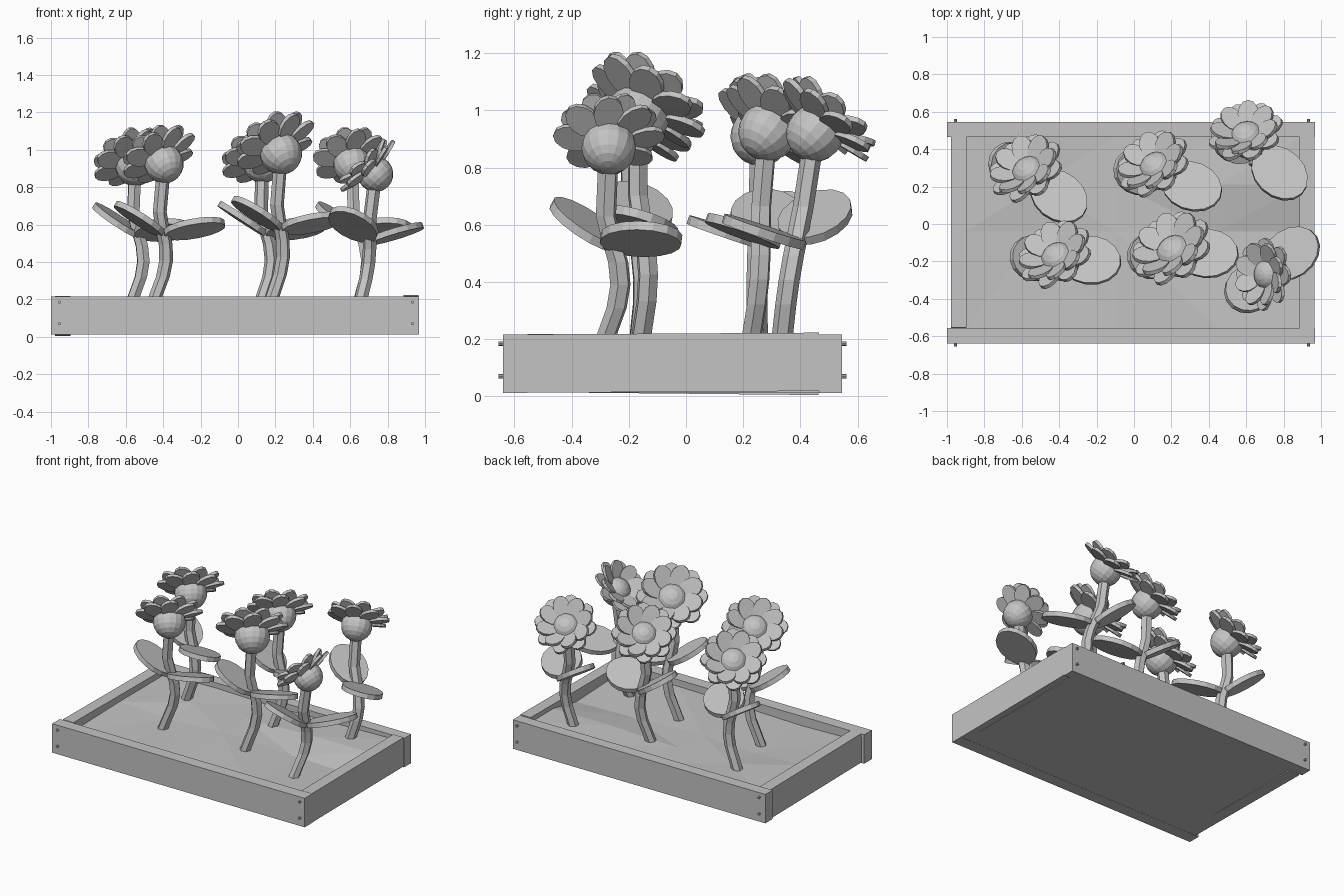
import bpy
import bmesh
import math
from mathutils import Matrix, Vector

cube = bpy.data.objects.get("Cube")
if cube:
    bpy.data.objects.remove(cube, do_unlink=True)

grey = bpy.data.materials.new("plain_grey")
grey.use_nodes = True
colour = (0.55, 0.55, 0.55, 1)
grey.diffuse_color = colour
grey.node_tree.nodes["Principled BSDF"].inputs["Base Color"].default_value = colour


def finish(name, bm):
    bmesh.ops.recalc_face_normals(bm, faces=bm.faces)
    mesh = bpy.data.meshes.new(name)
    bm.to_mesh(mesh)
    bm.free()
    mesh.materials.append(grey)
    obj = bpy.data.objects.new(name, mesh)
    bpy.context.collection.objects.link(obj)
    return obj


def box(name, low, high, tilt=0):
    low, high = Vector(low), Vector(high)
    bm = bmesh.new()
    matrix = (Matrix.Translation((low + high) / 2) @ Matrix.Rotation(tilt, 4, "X")
              @ Matrix.Diagonal((*(high - low), 1)))
    bmesh.ops.create_cube(bm, size=1, matrix=matrix)
    return finish(name, bm)


def add_disc(bm, matrix, length, width, thickness, sides):
    """Flat oval plate, long axis on local x."""
    size = Matrix.Diagonal((length / 2, width / 2, thickness, 1))
    bmesh.ops.create_cone(bm, cap_ends=True, segments=sides, radius1=1, radius2=1,
                          depth=1, matrix=matrix @ size)


# Planter frame
box("front_plank", (-1, -0.64, 0.012), (0.968, -0.555, 0.216))
box("back_plank", (-1, 0.465, 0.012), (0.968, 0.545, 0.216))
box("left_plank", (0.885, -0.555, 0.016), (0.966, 0.465, 0.22), 0.006)
box("right_plank", (-0.978, -0.555, 0.01), (-0.895, 0.465, 0.214), -0.01)
box("floor_board", (-0.93, -0.6, 0.013), (0.92, 0.5, 0.04))

# Screws near the plank ends
bm = bmesh.new()
for x in (-0.955, 0.932):
    for z in (0.07, 0.185):
        for y in (-0.64, 0.546):
            spot = Matrix.Translation((x, y, z)) @ Matrix.Rotation(math.pi / 2, 4, "X")
            add_disc(bm, spot, 0.016, 0.016, 0.03, 8)
finish("screws", bm)

# Uneven soil surface
xs = (-0.9, -0.5, -0.1, 0.45, 0.9)
rows = ((-0.56, (0.16, 0.15, 0.16, 0.17, 0.16)),
        (-0.04, (0.17, 0.15, 0.17, 0.15, 0.14)),
        (0.21, (0.17, 0.17, 0.17, 0.19, 0.19)),
        (0.47, (0.17, 0.18, 0.17, 0.18, 0.19)))
bm = bmesh.new()
grid = [[bm.verts.new((x, y, z)) for x, z in zip(xs, heights)] for y, heights in rows]
for front, back in zip(grid, grid[1:]):
    for i in range(len(xs) - 1):
        bm.faces.new((front[i], front[i + 1], back[i + 1], back[i]))
bmesh.ops.triangulate(bm, faces=bm.faces)
finish("soil", bm)


def stem_point(base, top, spin, t):
    """Point on the S-shaped stem, t from 0 at the soil to 1 at the bulb."""
    wave = 0.06 * math.sin(math.pi * min(t / 0.66, 1)) ** 1.3
    sway = Matrix.Rotation(spin, 3, "Z") @ Vector((wave, wave * 0.4, 0))
    return base.lerp(top, t) + sway


def make_stem(name, base, top, spin):
    bm = bmesh.new()
    previous = None
    steps, sides = 9, 6
    for k in range(steps + 1):
        centre = stem_point(base, top, spin, k / steps)
        ring = []
        for s in range(sides):
            a = spin + math.tau * s / sides
            ring.append(bm.verts.new(centre + 0.037 * Vector((math.cos(a), math.sin(a), 0))))
        if previous:
            for s in range(sides):
                n = (s + 1) % sides
                bm.faces.new((previous[s], previous[n], ring[n], ring[s]))
        else:
            bm.faces.new(ring)
        previous = ring
    bm.faces.new(previous)
    finish(name, bm)


def make_leaf(name, root, heading, pitch, roll, length, width):
    bm = bmesh.new()
    matrix = (Matrix.Translation(root) @ Matrix.Rotation(heading, 4, "Z")
              @ Matrix.Rotation(-pitch, 4, "Y") @ Matrix.Rotation(roll, 4, "X")
              @ Matrix.Translation((length / 2, 0, 0)))
    add_disc(bm, matrix, length, width, 0.032, 16)
    finish(name, bm)


def make_head(name, centre, facing, scale):
    frame = (Matrix.Translation(centre) @ facing.to_track_quat("Z", "Y").to_matrix().to_4x4()
             @ Matrix.Scale(scale, 4))
    # Round bulb whose top shows as the flower centre
    bm = bmesh.new()
    bmesh.ops.create_uvsphere(bm, u_segments=16, v_segments=10, radius=0.105, matrix=frame)
    finish(name + "_bulb", bm)
    # Two staggered rings of petals
    bm = bmesh.new()
    for reach, height, tilt, offset in ((0.138, 0.052, 13, 0), (0.122, 0.08, 27, 0.5)):
        for i in range(8):
            turn = Matrix.Rotation(math.tau * (i + offset) / 8, 4, "Z")
            place = (turn @ Matrix.Translation((reach, 0, height))
                     @ Matrix.Rotation(-math.radians(tilt), 4, "Y")
                     @ Matrix.Rotation(math.radians(8), 4, "X"))
            add_disc(bm, frame @ place, 0.155, 0.116, 0.02, 12)
    finish(name + "_petals", bm)


# Flowers: stem base, bulb centre, turn of the head and of the leaves, head scale
flowers = {
    "back_right_flower": ((-0.58, 0.25), (-0.55, 0.26, 0.91), 0, -26, 1),
    "front_right_flower": ((-0.465, -0.17), (-0.395, -0.2, 0.925), 0, 5, 1),
    "back_middle_flower": ((0.11, 0.22), (0.13, 0.285, 0.925), 0, -8, 0.98),
    "front_middle_flower": ((0.165, -0.165), (0.23, -0.17, 0.98), 0, 10, 1.08),
    "back_left_flower": ((0.635, 0.33), (0.61, 0.45, 0.92), -18, -30, 0.96),
    "front_left_flower": ((0.645, -0.3), (0.735, -0.27, 0.87), 52, 48, 0.91),
}
for name, (foot, top, head_turn, leaf_turn, scale) in flowers.items():
    head_spin, leaf_spin = math.radians(head_turn), math.radians(leaf_turn)
    base, top = Vector((*foot, 0.15)), Vector(top)
    make_stem(name + "_stem", base, top, leaf_spin)
    facing = Matrix.Rotation(head_spin, 3, "Z") @ Vector((-0.41, 0.55, 0.73))
    make_head(name, top, facing, scale)
    root = stem_point(base, top, leaf_spin, 0.51)
    make_leaf(name + "_low_leaf", root, leaf_spin - 0.24, 0.2, -0.27, 0.335, 0.265)
    make_leaf(name + "_high_leaf", root, leaf_spin + math.pi, 0.57, 0.12, 0.31, 0.25)
